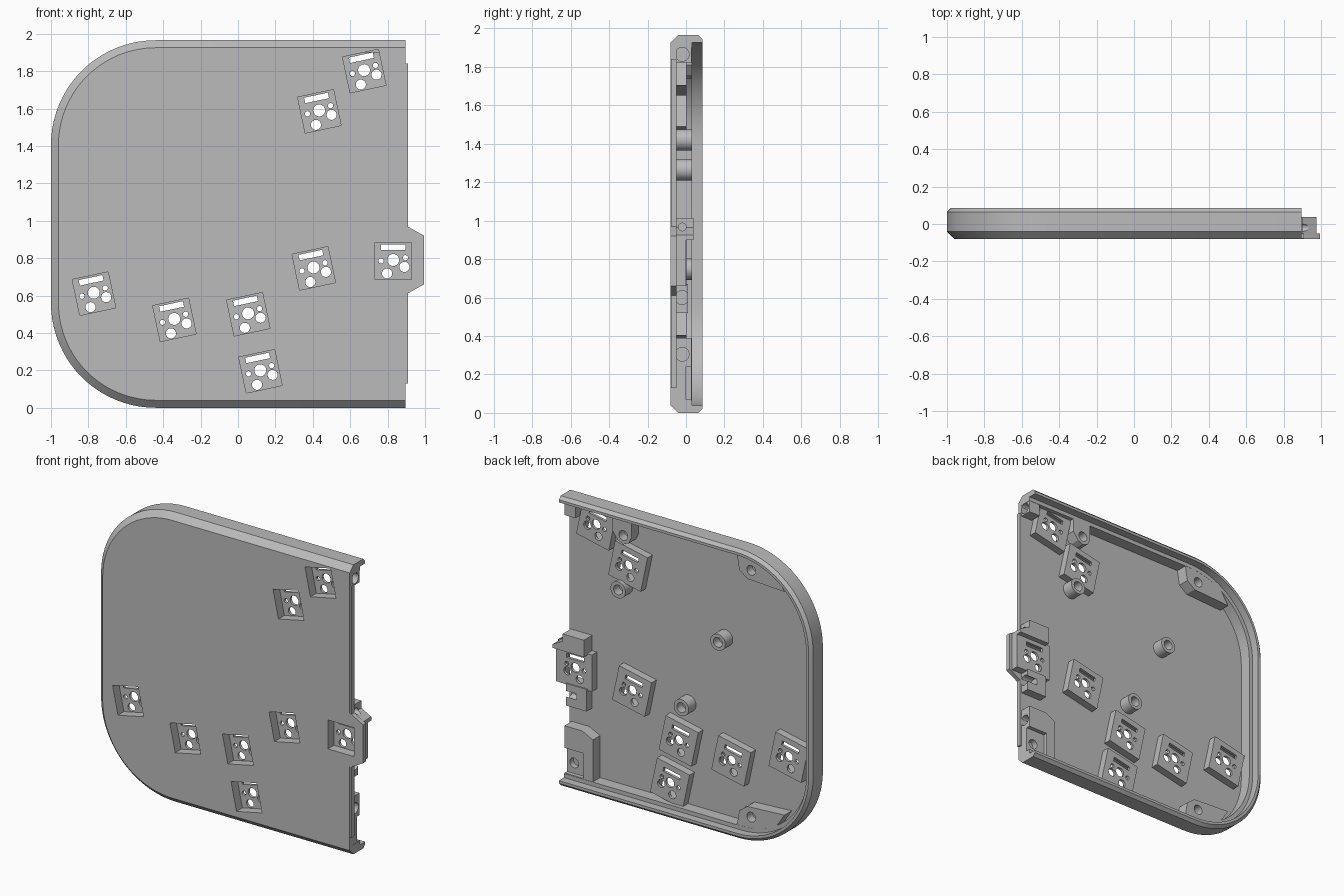
import bpy, bmesh
from math import sin, cos, pi, radians
from mathutils import Matrix, Vector

if "Cube" in bpy.data.objects:
    bpy.data.objects.remove(bpy.data.objects["Cube"])

grey = bpy.data.materials.new("plain grey")
grey.use_nodes = True
GREY = (0.5, 0.5, 0.5, 1)
grey.diffuse_color = GREY
grey.node_tree.nodes["Principled BSDF"].inputs["Base Color"].default_value = GREY

HEIGHT, RIGHT, FRONT, BACK = 1.965, 0.895, -0.08, 0.085
FLOOR, STEP = -0.05, 0.03


def loft(name, rings):
    """Solid through rings of (x, z) points, each at its own depth y."""
    bm = bmesh.new()
    loops = [[bm.verts.new((x, y, z)) for x, z in pts] for pts, y in rings]
    for a, b in zip(loops, loops[1:]):
        for i in range(len(a)):
            j = (i + 1) % len(a)
            bm.faces.new((a[i], a[j], b[j], b[i]))
    bm.faces.new(loops[0])
    bm.faces.new(loops[-1])
    bmesh.ops.recalc_face_normals(bm, faces=bm.faces)
    mesh = bpy.data.meshes.new(name)
    bm.to_mesh(mesh)
    bm.free()
    mesh.materials.append(grey)
    obj = bpy.data.objects.new(name, mesh)
    bpy.context.collection.objects.link(obj)
    return obj


def prism(name, pts, y0, y1):
    return loft(name, [(pts, y0), (pts, y1)])


def rect(x0, x1, z0, z1):
    return [(x0, z0), (x1, z0), (x1, z1), (x0, z1)]


def circle(x, z, r, n=32):
    return [(x + r * cos(2 * pi * i / n), z + r * sin(2 * pi * i / n)) for i in range(n)]


def outline(inset, right=RIGHT, radius=0.56, n=20):
    """Plate outline with two rounded corners on one side."""
    r = radius - inset
    cx = -1 + radius
    pts = [(right, HEIGHT - inset)]
    for cz, start in ((HEIGHT - radius, pi / 2), (radius, pi)):
        for i in range(n + 1):
            a = start + i * pi / 2 / n
            pts.append((cx + r * cos(a), cz + r * sin(a)))
    return pts + [(right, inset)]


def cut(obj, *cutters):
    """Subtract the cutters and delete them."""
    for c in cutters:
        mod = obj.modifiers.new("cut", "BOOLEAN")
        mod.operation, mod.solver, mod.object = "DIFFERENCE", "EXACT", c
        bpy.context.view_layer.update()
        deps = bpy.context.evaluated_depsgraph_get()
        mesh = bpy.data.meshes.new_from_object(obj.evaluated_get(deps))
        obj.modifiers.clear()
        obj.data = mesh
        bpy.data.objects.remove(c)
    return obj


def side_hole(z, r=0.036, y=-0.02):
    """Cutter for a hole running in from the open edge."""
    c = prism("hole", circle(0, 0, r), -0.08, 0.08)
    c.matrix_world = Matrix.Translation((RIGHT, y, z)) @ Matrix.Rotation(pi / 2, 4, "Z")
    return c


# Tray shell with stepped rim, open on one edge
shell = loft("tray_shell", [(outline(0.04), FRONT), (outline(0), FRONT + 0.04),
                            (outline(0), BACK - 0.02), (outline(0.02), BACK)])
cut(shell,
    prism("cavity", outline(0.065, 1.2), FLOOR, 0.2),
    prism("rebate", outline(0.038, 1.2), STEP, 0.2))

# Socket master: raised square cup with a slot and round holes
HALF = 0.098
socket = prism("switch_socket", rect(-0.125, 0.125, -0.125, 0.125), FLOOR - 0.003, 0.002)
cut(socket,
    prism("pocket", rect(-HALF, HALF, -HALF, HALF), -0.2, -0.016),
    prism("slot", rect(-0.065, 0.065, 0.058, 0.088), -0.2, 0.1),
    *[prism("hole", circle(x, z, r, 24), -0.2, 0.1) for x, z, r in (
        (0, 0.005, 0.032), (-0.065, 0, 0.014), (0.065, 0.017, 0.014),
        (0.06, -0.032, 0.027), (-0.033, -0.067, 0.027))])

# Edge tab that carries the straight socket
tab = prism("edge_tab", [(0.88, 0.6), (0.905, 0.61), (0.995, 0.66), (0.995, 0.92),
                         (0.905, 0.97), (0.88, 0.98)], FRONT, FLOOR)

# Place sockets and open the shell in front of each
TILT = 12
places = [(-0.77, 0.61, TILT), (-0.34, 0.47, TILT), (0.055, 0.5, TILT), (0.12, 0.195, TILT),
          (0.405, 0.745, TILT), (0.435, 1.585, TILT), (0.675, 1.8, TILT), (0.83, 0.785, 0)]
for i, (x, z, tilt) in enumerate(places):
    place = Matrix.Translation((x, 0, z)) @ Matrix.Rotation(radians(-tilt), 4, "Y")
    copy = bpy.data.objects.new(f"switch_socket_{i + 1}", socket.data)
    bpy.context.collection.objects.link(copy)
    copy.matrix_world = place
    for target in (shell, tab):
        if target is tab and tilt:
            continue
        window = prism("window", rect(-HALF, HALF, -HALF, HALF), -0.2, -0.03)
        window.matrix_world = place
        cut(target, window)
bpy.data.objects.remove(socket)

# Lip along the open edge, above and below the tab
for name, z0, z1 in (("lower_lip", 0.13, 0.61), ("upper_lip", 0.96, 1.84)):
    prism(name, rect(0.88, 0.908, z0, z1), FRONT + 0.003, FLOOR)

# Free-standing screw posts
for i, (x, z) in enumerate([(0.49, 1.42), (-0.26, 1.265), (0.015, 0.748)]):
    post = prism(f"screw_post_{i + 1}", circle(x, z, 0.056), FLOOR - 0.005, STEP)
    cut(post, prism("bore", circle(x, z, 0.033), -0.03, 0.1))

# Post block against the top wall
block = prism("top_wall_post", [(0.39, 1.93), (0.39, 1.8), (0.41, 1.757), (0.45, 1.74),
                                (0.49, 1.757), (0.53, 1.81), (0.53, 1.93)], FLOOR - 0.005, STEP)
cut(block, prism("bore", circle(0.45, 1.8, 0.033), -0.03, 0.1))

# Screw blocks in the two rounded corners
corner = [(-0.4, 1.92), (-0.42, 1.8), (-0.48, 1.755), (-0.76, 1.74), (-0.7, 1.83), (-0.6, 1.89)]
for name, flip in (("upper_corner_block", False), ("lower_corner_block", True)):
    pts = [(x, HEIGHT - z if flip else z) for x, z in corner]
    z = HEIGHT - 1.82 if flip else 1.82
    block = prism(name, pts, FLOOR - 0.005, STEP - 0.001)
    cut(block, prism("bore", circle(-0.51, z, 0.033), -0.03, 0.1))

# Blocks along the open edge with holes running inwards
edge = RIGHT - 0.002
block = prism("upper_edge_block", rect(0.81, edge, 1.82, 1.94), FLOOR - 0.005, STEP - 0.002)
cut(block, side_hole(1.865))

block = prism("tab_lower_block", rect(0.74, edge, 0.52, 0.67), FLOOR - 0.005, 0.01)
cut(block, side_hole(0.6))

block = prism("tab_upper_block", [(0.74, 0.9), (0.975, 0.9), (0.975, 0.925), (0.9, 0.965),
                                  (0.9, 1.015), (0.74, 1.015)], FLOOR - 0.005, 0.038)
cut(block, side_hole(0.967, 0.02))

# Side walls joining the tab to its socket
prism("tab_side_wall", rect(0.93, 0.975, 0.66, 0.92), FLOOR - 0.005, 0)

# Lower edge block with a recessed screw seat
block = prism("lower_edge_block", [(0.68, 0.04), (edge, 0.04), (edge, 0.39), (0.76, 0.39),
                                   (0.68, 0.35)], FLOOR - 0.005, STEP - 0.002)
cut(block,
    prism("seat", rect(0.75, 1, 0.07, 0.24), 0, 0.1),
    prism("bore", circle(0.84, 0.14, 0.033), -0.04, 0.1),
    side_hole(0.305))

# Smooth the round surfaces, keep the edges crisp
bpy.ops.object.select_all(action="DESELECT")
for obj in bpy.context.collection.objects:
    if obj.type == "MESH":
        obj.select_set(True)
        bpy.context.view_layer.objects.active = obj
bpy.ops.object.shade_smooth_by_angle(angle=radians(25))
